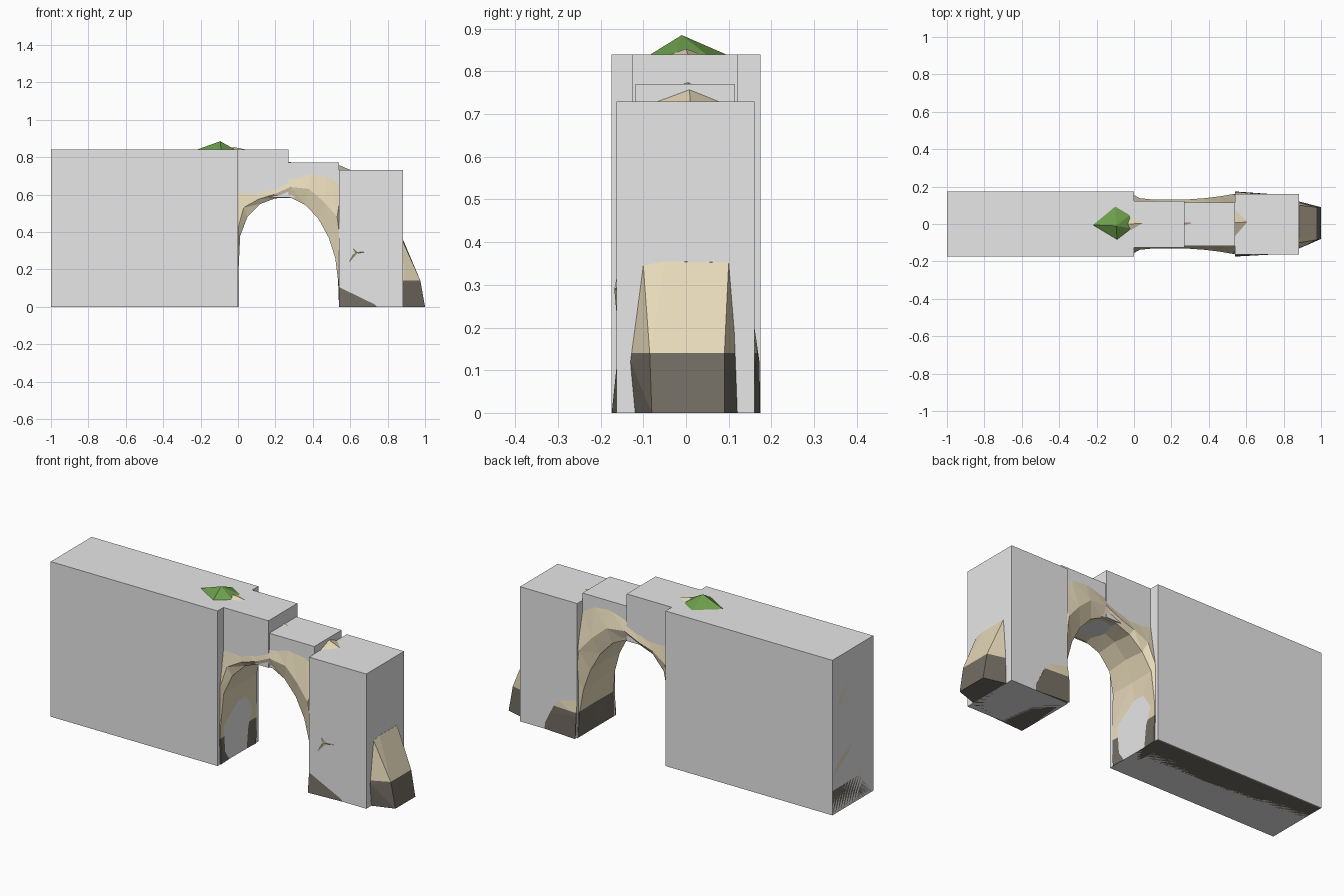
import bpy, bmesh


def material(name, rgb):
    m = bpy.data.materials.new(name)
    m.diffuse_color = (*rgb, 1)
    return m


GREY = material("light grey", (0.8, 0.8, 0.8))
SAND = material("sand rock", (0.80, 0.70, 0.49))
DARK = material("dark wet rock", (0.17, 0.152, 0.122))
GREEN = material("moss green", (0.15, 0.34, 0.07))
WATERLINE = 0.14


def finish(name, bm, mats, split=False):
    """Turn a bmesh into an object; split colours rock at the waterline."""
    if split:
        bmesh.ops.bisect_plane(bm, geom=bm.verts[:] + bm.edges[:] + bm.faces[:],
                               plane_co=(0, 0, WATERLINE), plane_no=(0, 0, 1))
        for f in bm.faces:
            f.material_index = int(f.calc_center_median().z < WATERLINE)
    me = bpy.data.meshes.new(name)
    bm.to_mesh(me)
    bm.free()
    for m in mats:
        me.materials.append(m)
    ob = bpy.data.objects.new(name, me)
    bpy.context.collection.objects.link(ob)
    return ob


def block(name, lo, hi):
    bm = bmesh.new()
    bmesh.ops.create_cube(bm, size=1)
    for v in bm.verts:
        v.co = [a + (b - a) * (c + 0.5) for a, b, c in zip(lo, hi, v.co)]
    finish(name, bm, [GREY])


def hull(name, pts, mats=(SAND, DARK)):
    bm = bmesh.new()
    for p in pts:
        bm.verts.new(p)
    res = bmesh.ops.convex_hull(bm, input=bm.verts[:])
    junk = {g for g in res["geom_interior"] + res["geom_unused"]
            if isinstance(g, bmesh.types.BMVert) and g.is_valid}
    bmesh.ops.delete(bm, geom=list(junk), context='VERTS')
    bmesh.ops.recalc_face_normals(bm, faces=bm.faces[:])
    finish(name, bm, mats, split=len(mats) > 1)


def patch(name, pts, mat):
    bm = bmesh.new()
    bm.faces.new([bm.verts.new(p) for p in pts])
    finish(name, bm, [mat])


# Grey blocks: long wall, two lintel blocks, right pier
block("long_wall", (-1, -0.175, 0), (0, 0.175, 0.84))
block("high_lintel", (0, -0.125, 0.585), (0.27, 0.122, 0.84))
block("low_lintel", (0.27, -0.118, 0.585), (0.54, 0.115, 0.77))
block("right_pier", (0.54, -0.163, 0), (0.883, 0.16, 0.73))

# Rock arch: each station is inner edge, bulge and outer edge (x, half width, z),
# then the x and z offset of the middle of the opening's surface
stations = [
    ((0.004, 0.150, 0.00), (-0.01, 0.165, 0.00), (-0.06, 0.165, 0.00), (-0.008, 0)),
    ((0.003, 0.155, 0.20), (-0.01, 0.165, 0.22), (-0.06, 0.160, 0.22), (-0.014, 0)),
    ((0.012, 0.140, 0.38), (0.00, 0.155, 0.42), (-0.05, 0.150, 0.45), (0, 0)),
    ((0.050, 0.120, 0.48), (0.03, 0.138, 0.53), (0.00, 0.120, 0.64), (0, 0.01)),
    ((0.120, 0.112, 0.55), (0.11, 0.130, 0.575), (0.09, 0.110, 0.68), (0, 0.01)),
    ((0.200, 0.112, 0.58), (0.19, 0.131, 0.60), (0.18, 0.110, 0.68), (0, 0.015)),
    ((0.285, 0.112, 0.582), (0.28, 0.131, 0.64), (0.28, 0.106, 0.72), (0, 0.01)),
    ((0.360, 0.115, 0.545), (0.38, 0.138, 0.63), (0.39, 0.110, 0.74), (0, 0.01)),
    ((0.430, 0.120, 0.47), (0.46, 0.148, 0.56), (0.48, 0.110, 0.73), (0, 0.01)),
    ((0.485, 0.126, 0.37), (0.53, 0.160, 0.48), (0.56, 0.110, 0.68), (0.01, 0)),
    ((0.520, 0.135, 0.26), (0.55, 0.158, 0.33), (0.61, 0.130, 0.45), (0.008, 0)),
    ((0.535, 0.145, 0.14), (0.55, 0.158, 0.15), (0.65, 0.150, 0.18), (0.003, 0)),
    ((0.540, 0.155, 0.00), (0.56, 0.158, 0.00), (0.70, 0.150, 0.00), (0, 0)),
]
bm = bmesh.new()
rings = []
for inner, bulge, outer, (dx, dz) in stations:
    front = [(p[0], -p[1], p[2]) for p in (outer, bulge, inner)]
    middle = [(inner[0] + dx, 0, inner[2] + dz)]
    back = [tuple(p) for p in (inner, bulge, outer)]
    rings.append([bm.verts.new(p) for p in front + middle + back])
for a, b in zip(rings, rings[1:]):
    n = len(a)
    for i in range(n):
        j = (i + 1) % n
        bm.faces.new((a[i], a[j], b[j]))
        bm.faces.new((a[i], b[j], b[i]))
bm.faces.new(rings[0])
bm.faces.new(rings[-1])
bmesh.ops.recalc_face_normals(bm, faces=bm.faces[:])
finish("rock_arch", bm, [SAND, DARK], split=True)

# Rock foot leaning out of the right end
hull("right_foot", [(0.86, -0.1, 0.345), (0.883, -0.1, 0.345), (0.884, -0.05, 0.355),
                    (0.884, 0.1, 0.352), (0.86, 0.1, 0.355), (0.884, -0.13, 0.12),
                    (0.884, 0.113, 0.19), (0.975, -0.085, 0.14), (0.975, 0.09, 0.14),
                    (1, -0.08, 0), (1, 0.09, 0), (0.88, -0.12, 0), (0.88, 0.121, 0),
                    (0.8, -0.11, 0), (0.8, 0.11, 0)])

# Rock showing through the front and back of the pier
hull("front_base_rock", [(0.54, -0.174, 0), (0.54, -0.162, 0.115), (0.59, -0.162, 0.04),
                         (0.76, -0.162, 0), (0.54, -0.15, 0), (0.75, -0.162, 0.013)])
hull("back_base_rock", [(0.54, 0.174, 0), (0.54, 0.172, 0.12), (0.54, 0.159, 0.21),
                        (0.66, 0.159, 0.18), (0.70, 0.162, 0.10), (0.75, 0.159, 0),
                        (0.56, 0.15, 0)])
for k, tip in enumerate([(0.61, 0.32), (0.70, 0.295), (0.585, 0.225)]):
    hull(f"front_chip_{k}", [(0.63, -0.168, 0.29), (tip[0], -0.162, tip[1]),
                             (0.615, -0.162, 0.28), (0.645, -0.162, 0.285),
                             (0.63, -0.155, 0.29)])

# Small rock peaks through the tops
hull("pier_peak", [(0.54, 0.008, 0.757), (0.54, -0.065, 0.73), (0.54, 0.075, 0.73),
                   (0.605, 0.01, 0.73), (0.56, 0, 0.70)])
hull("lintel_peak", [(0.27, 0.005, 0.774), (0.27, -0.012, 0.769), (0.27, 0.015, 0.769),
                     (0.32, 0.005, 0.769), (0.28, 0, 0.75)])
hull("wall_peak", [(-0.02, 0.0, 0.853), (-0.02, -0.04, 0.838), (-0.02, 0.04, 0.838),
                   (0.055, 0.005, 0.838), (-0.08, 0, 0.838)])

# Moss mound on top of the wall
hull("moss_mound", [(-0.095, -0.01, 0.885), (-0.225, -0.005, 0.838), (-0.1, 0.098, 0.838),
                    (-0.02, 0.05, 0.838), (-0.015, -0.025, 0.84), (-0.09, -0.086, 0.838)],
     [GREEN])

# Rock lying flush with the left end and undersides
patch("left_end_base", [(-1, -0.175, 0), (-1, -0.175, 0.137), (-1, 0.175, 0.13),
                        (-1, 0.175, 0)], DARK)
patch("left_end_upper", [(-1, -0.06, 0.78), (-1, -0.13, 0.56), (-1, -0.06, 0.52),
                         (-1, 0.13, 0.58), (-1, 0.03, 0.76)], SAND)
patch("left_end_lower", [(-1, -0.035, 0.46), (-1, -0.035, 0.365), (-1, 0.03, 0.295),
                         (-1, 0.16, 0.21), (-1, 0.05, 0.40)], SAND)
patch("wall_underside", [(-1, -0.17, 0), (-1, 0.17, 0), (0, 0.17, 0), (0, -0.17, 0)], DARK)
patch("pier_underside", [(0.54, -0.16, 0), (0.54, 0.16, 0), (0.88, 0.13, 0),
                         (0.88, -0.13, 0)], DARK)
